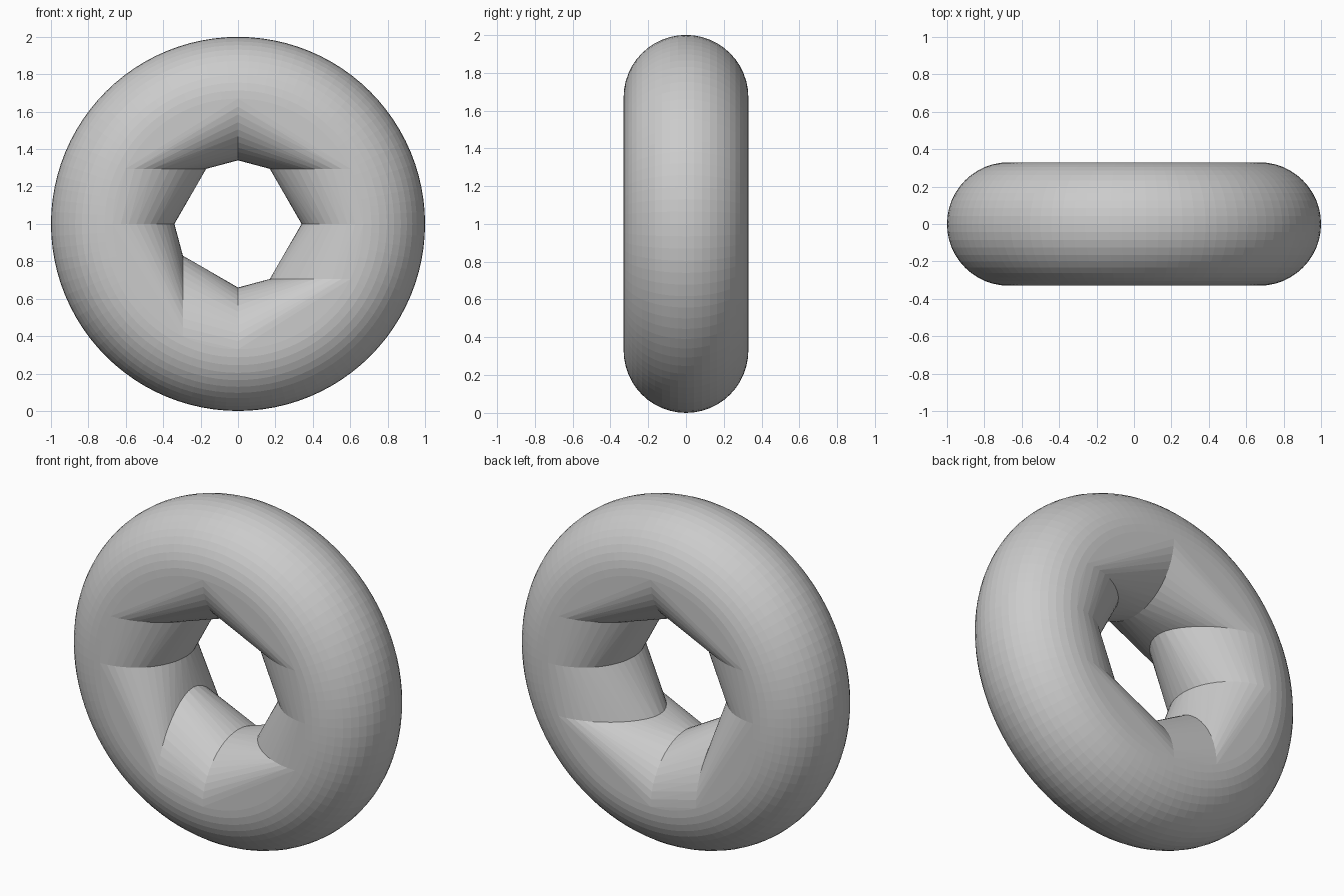
import bpy, bmesh, math
from mathutils import Matrix, Vector

RING, TUBE = 0.67, 0.33
STEPS, SIDES = 96, 48
CENTRE = Vector((0, 0, 1))
CUT = (RING - TUBE) * math.sin(math.radians(60))

cube = bpy.data.objects.get("Cube")
if cube:
    bpy.data.objects.remove(cube, do_unlink=True)


def make_ring():
    """Full torus standing upright, its axis along y."""
    bm = bmesh.new()
    bmesh.ops.create_circle(bm, segments=SIDES, radius=TUBE,
                            matrix=Matrix.Translation((RING, 0, 0)))
    bmesh.ops.spin(bm, geom=bm.verts[:] + bm.edges[:], cent=(0, 0, 0),
                   axis=(0, 1, 0), angle=math.tau, steps=STEPS)
    bmesh.ops.remove_doubles(bm, verts=bm.verts[:], dist=0.0005)
    bmesh.ops.translate(bm, verts=bm.verts[:], vec=CENTRE)
    return bm


def make_segment(name, planes):
    """Slice the ring, keep the side each normal points to, wrap in a hull."""
    ring = make_ring()
    for normal, offset in planes:
        normal = Vector(normal)
        bmesh.ops.bisect_plane(ring, geom=ring.verts[:] + ring.edges[:] + ring.faces[:],
                               dist=0.00001, plane_co=CENTRE + normal * offset,
                               plane_no=normal, clear_inner=True)
    hull = bmesh.new()
    for v in ring.verts:
        hull.verts.new(v.co)
    ring.free()
    bmesh.ops.remove_doubles(hull, verts=hull.verts[:], dist=0.0005)
    bmesh.ops.convex_hull(hull, input=hull.verts[:])
    loose = [v for v in hull.verts if not v.link_faces]
    bmesh.ops.delete(hull, geom=loose, context='VERTS')
    bmesh.ops.recalc_face_normals(hull, faces=hull.faces[:])
    mesh = bpy.data.meshes.new(name)
    hull.to_mesh(mesh)
    hull.free()
    obj = bpy.data.objects.new(name, mesh)
    bpy.context.collection.objects.link(obj)


LEFT, RIGHT = (1, 0, 0), (-1, 0, 0)
UP, DOWN = (0, 0, 1), (0, 0, -1)

# Each quarter is split once more, across the direction listed last
quarters = {
    "upper_left": (LEFT, UP, UP),
    "upper_right": (RIGHT, UP, UP),
    "lower_right": (RIGHT, DOWN, RIGHT),
    "lower_left": (LEFT, DOWN, DOWN),
}
for name, (side, height, split) in quarters.items():
    quarter = [(side, 0), (height, 0)]
    back = tuple(-c for c in split)
    make_segment(name + "_outer_segment", quarter + [(split, CUT)])
    make_segment(name + "_inner_segment", quarter + [(back, -CUT)])
